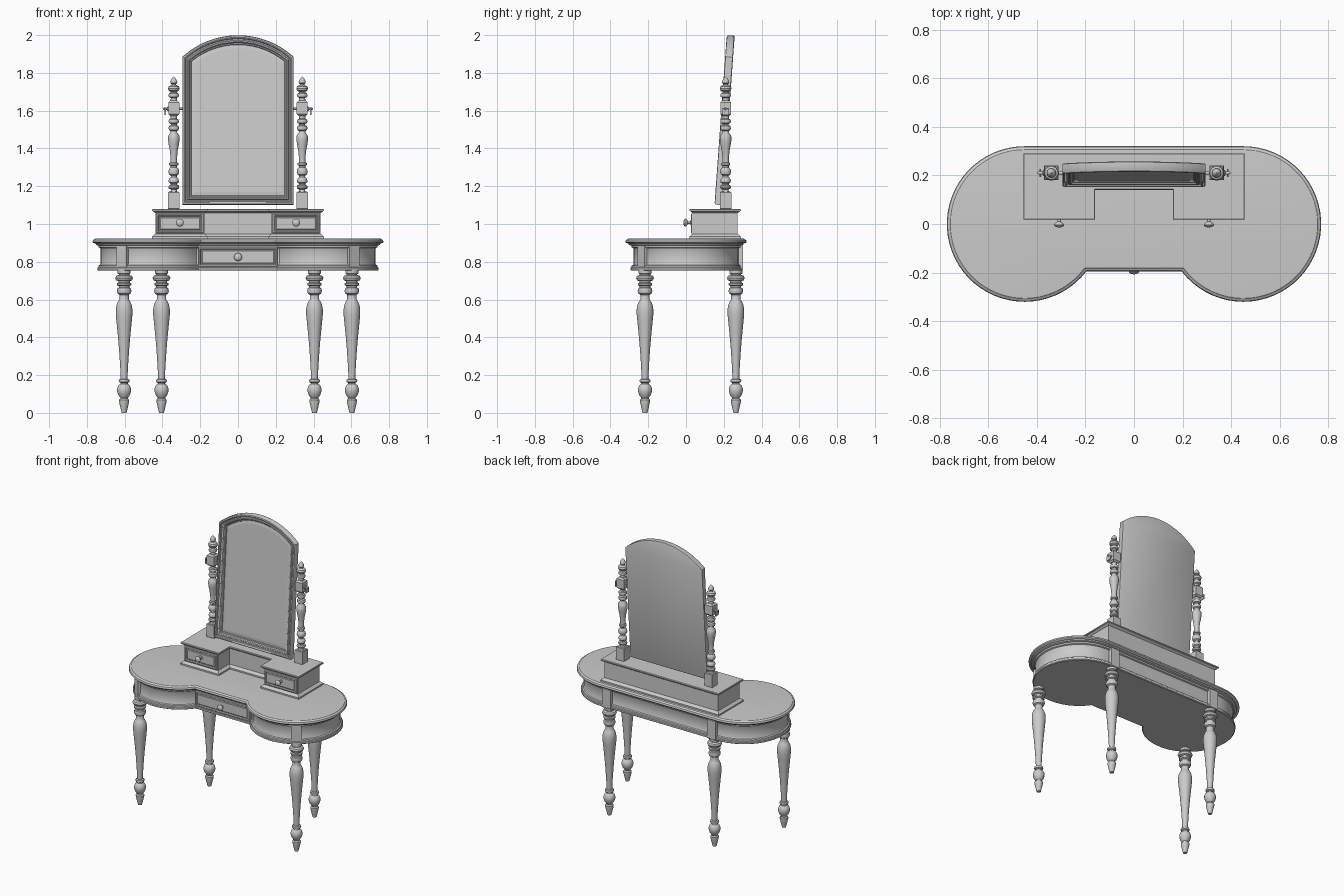
import bpy, bmesh, math
from mathutils import Matrix, Vector


def loft(name, rings, mat=None, angle=35):
    """Skin a stack of closed rings and cap both ends."""
    bm = bmesh.new()
    vs = [[bm.verts.new(p) for p in r] for r in rings]
    n = len(vs[0])
    for a, b in zip(vs, vs[1:]):
        for i in range(n):
            j = (i + 1) % n
            bm.faces.new((a[i], a[j], b[j], b[i]))
    bm.faces.new(vs[0])
    bm.faces.new(vs[-1])
    bmesh.ops.recalc_face_normals(bm, faces=bm.faces)
    if mat:
        bm.transform(mat)
    me = bpy.data.meshes.new(name)
    bm.to_mesh(me)
    bm.free()
    ob = bpy.data.objects.new(name, me)
    bpy.context.collection.objects.link(ob)
    bpy.ops.object.select_all(action='DESELECT')
    ob.select_set(True)
    bpy.context.view_layer.objects.active = ob
    bpy.ops.object.shade_smooth_by_angle(angle=math.radians(angle))
    return ob


def lathe(name, profile, mat, n=24):
    return loft(name, [[(r * math.cos(2 * math.pi * i / n), r * math.sin(2 * math.pi * i / n), z)
                        for i in range(n)] for r, z in profile], mat)


def rect(w, h, d, y):
    return [(-w + d, y, -h + d), (w - d, y, -h + d), (w - d, y, h - d), (-w + d, y, h - d)]


def panel(name, w, h, mat, steps):
    """Moulded rectangular panel facing -y; steps are (inset, y)."""
    return loft(name, [rect(w / 2, h / 2, d, y) for d, y in steps], mat)


def block(name, sx, sy, sz, mat, c=0.004):
    """Box with chamfered ends."""
    x, y, z = sx / 2, sy / 2, sz / 2
    return loft(name, [[(sx_ * (x - d), sy_ * (y - d), k) for sx_, sy_ in
                        ((-1, -1), (1, -1), (1, 1), (-1, 1))]
                       for d, k in ((c, -z), (0, -z + c), (0, z - c), (c, z))], mat)


T = Matrix.Translation


# kidney outline shared by table top and apron
def kidney(d, z):
    R, fy, cx, n = 0.32 - d, -0.195 + d, 0.45, 40
    a0 = math.atan2(fy, -math.sqrt(R * R - fy * fy))
    right = []
    for i in range(n + 1):
        a = a0 + (math.pi / 2 - a0) * i / n
        right.append((cx + R * math.cos(a), R * math.sin(a), z))
    return right + [(-x, y, z) for x, y, z in reversed(right)]


loft("table_top", [kidney(d, z) for d, z in (
    (.026, .886), (.018, .890), (.015, .897), (.005, .899), (0, .904), (0, .910),
    (.003, .916), (.010, .919), (.014, .923), (.024, .924))])
loft("apron", [kidney(d, z) for d, z in (
    (.030, .753), (.025, .757), (.025, .768), (.030, .772), (.032, .780), (.040, .784),
    (.043, .790), (.043, .866), (.040, .872), (.032, .876), (.030, .889))])

# stiles above the legs
for s in (-1, 1):
    a = math.radians(-55)
    m = T((s * (.45 + .265 * math.cos(a)), .265 * math.sin(a), .821)) @ \
        Matrix.Rotation(s * math.radians(35), 4, 'Z')
    block("front_stile", .066, .05, .136, m)
    block("back_stile", .066, .05, .136, T((s * .405, .276, .821)))

# drawer fronts
steps = ((0, .02), (0, -.006), (.004, -.010), (.010, -.010), (.014, -.004), (.018, -.004), (.022, -.007))
panel("centre_drawer", .42, .106, T((0, -.163, .825)), steps)

# turned legs
leg = ((.034, .757), (.034, .738), (.028, .734), (.028, .730), (.042, .725), (.047, .714), (.042, .702),
       (.030, .697), (.030, .690), (.038, .686), (.038, .676), (.028, .671), (.028, .664), (.035, .660),
       (.039, .645), (.034, .631), (.025, .625), (.025, .600), (.032, .590), (.040, .572), (.044, .548),
       (.044, .520), (.040, .480), (.034, .420), (.027, .340), (.021, .250), (.018, .187), (.018, .180),
       (.027, .177), (.029, .170), (.027, .163), (.019, .159), (.020, .154), (.031, .145), (.037, .128),
       (.037, .114), (.031, .095), (.020, .080), (.020, .075), (.027, .069), (.027, .060), (.020, .030), (.013, 0))
for s in (-1, 1):
    lathe("front_leg", leg, T((s * .603, -.217, 0)))
    lathe("back_leg", leg, T((s * .405, .264, 0)))


# U-shaped drawer box on the table
def u_shape(d, z):
    xo, yb, yf, xi, yn = .455 - d, .29 - d, .018 + d, .16 + d, .14 + d
    return [(-xo, yf, z), (-xi, yf, z), (-xi, yn, z), (xi, yn, z), (xi, yf, z),
            (xo, yf, z), (xo, yb, z), (-xo, yb, z)]


loft("drawer_box", [u_shape(d, z) for d, z in (
    (0, .920), (0, .934), (.006, .938), (.010, .944), (.018, .948), (.018, 1.058),
    (.010, 1.062), (.006, 1.067), (0, 1.069), (0, 1.076), (.003, 1.080))])
for s in (-1, 1):
    panel("small_drawer", .25, .104, T((s * .3075, .036, 1.003)), steps)

# drawer knobs
knob = ((.013, -.002), (.013, .003), (.007, .006), (.007, .018), (.014, .022), (.020, .028),
        (.021, .032), (.018, .037), (.010, .041), (.003, .042))
face = Matrix.Rotation(math.radians(90), 4, 'X')
for p in ((-.308, .028, 1.007), (.308, .028, 1.007), (0, -.165, .825)):
    lathe("drawer_knob", knob, T(p) @ face)

# mirror posts: turned lower part, pivot block, finial
post = ((.022, 1.165), (.016, 1.175), (.016, 1.183), (.026, 1.187), (.029, 1.195), (.026, 1.204), (.018, 1.208),
        (.018, 1.214), (.026, 1.220), (.028, 1.229), (.024, 1.240), (.016, 1.248), (.016, 1.256), (.025, 1.262),
        (.029, 1.275), (.026, 1.290), (.017, 1.300), (.017, 1.308), (.024, 1.312), (.024, 1.322), (.017, 1.326),
        (.017, 1.350), (.021, 1.390), (.028, 1.425), (.031, 1.450), (.029, 1.468), (.019, 1.482), (.017, 1.492),
        (.025, 1.497), (.028, 1.508), (.025, 1.518), (.016, 1.524), (.016, 1.530), (.025, 1.534), (.028, 1.544),
        (.025, 1.553), (.017, 1.558), (.017, 1.580))
finial = ((.018, 1.645), (.016, 1.662), (.016, 1.668), (.026, 1.673), (.028, 1.682), (.025, 1.690), (.017, 1.695),
          (.017, 1.700), (.027, 1.706), (.031, 1.718), (.027, 1.729), (.013, 1.736), (.012, 1.741), (.018, 1.746),
          (.019, 1.753), (.014, 1.765), (.006, 1.776), (.002, 1.780))
side = Matrix.Rotation(math.radians(90), 4, 'Y')
for s in (-1, 1):
    base = T((s * .34, .21, 0))
    block("post_base", .060, .060, .094, base @ T((0, 0, 1.124)))
    lathe("post_turning", post, base)
    block("pivot_block", .058, .056, .082, base @ T((0, 0, 1.613)), .010)
    lathe("post_finial", finial, base)
    # thumb screw
    flip = T((0, .21, 1.61)) @ Matrix.Scale(s, 4, Vector((1, 0, 0))) @ side
    lathe("pivot_screw", ((.006, .28), (.006, .365), (.013, .367), (.013, .373), (.006, .376),
                          (.006, .392), (.004, .396)), flip, 16)
    block("screw_wing", .007, .034, .036, T((s * .386, .21, 1.594)), .002)

# tilted arched mirror
H, HW = .899, .295
SAG = .115
R = (HW * HW + SAG * SAG) / (2 * SAG)


def arch(d, w):
    xw, r, n = HW - d, R - d, 28
    a0 = math.acos(xw / r)
    pts = [(-xw, w, d), (xw, w, d)]
    for i in range(n + 1):
        a = a0 + (math.pi - 2 * a0) * i / n
        pts.append((r * math.cos(a), w, H - R + r * math.sin(a)))
    return pts


tilt = T((0, .151, 1.103)) @ Matrix.Rotation(-.072, 4, 'X')
loft("mirror_frame", [arch(d, w) for d, w in (
    (.006, .042), (0, .039), (0, .008), (.004, .002), (.011, 0), (.017, .003), (.020, .011), (.026, .011),
    (.029, .007), (.036, .009), (.041, .016), (.047, .018), (.050, .026))], tilt)
loft("mirror_glass", [arch(d, w) for d, w in ((.048, .030), (.048, .0245), (.068, .022))], tilt, 5)
